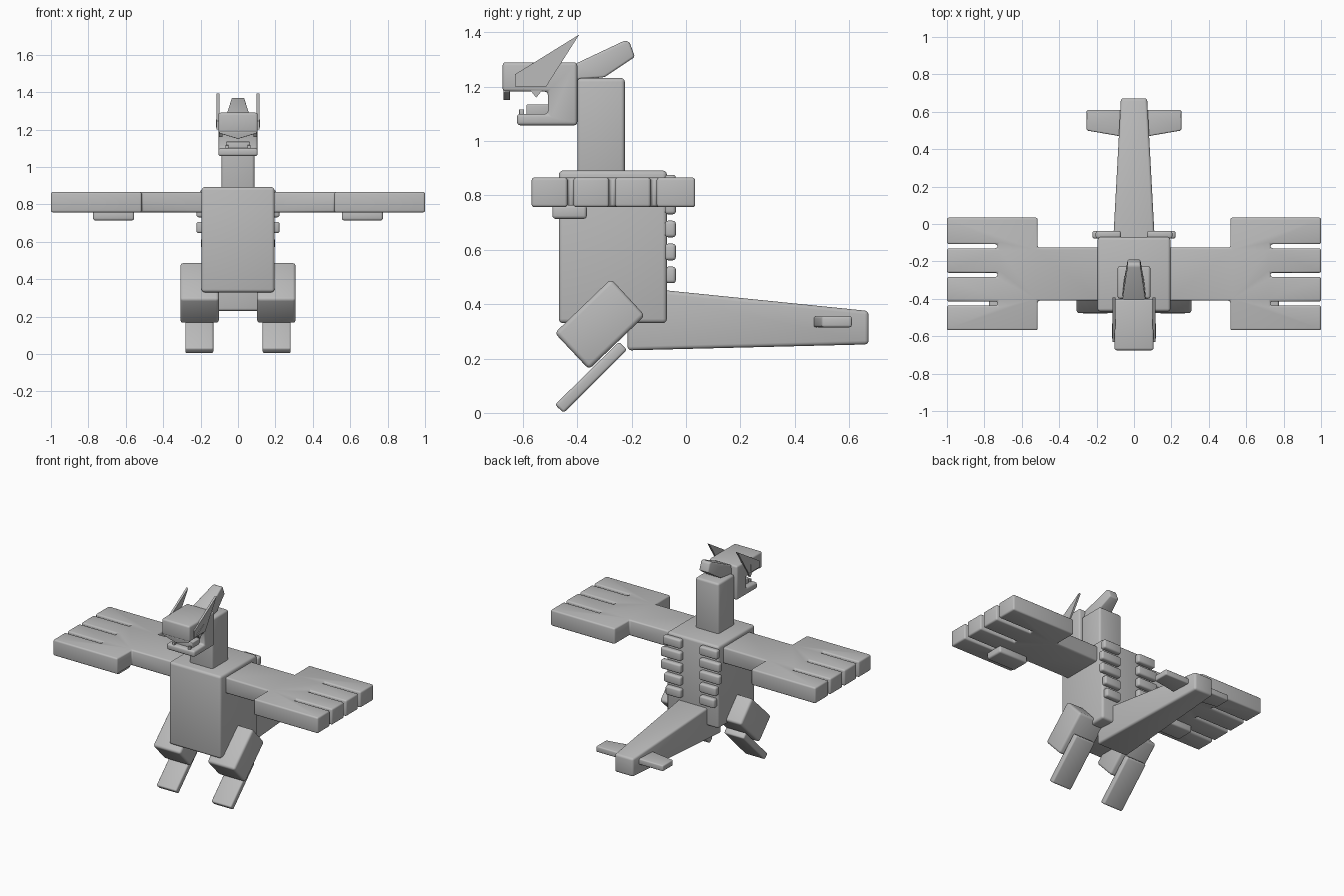
import bpy, bmesh, math

if "Cube" in bpy.data.objects:
    bpy.data.objects.remove(bpy.data.objects["Cube"])

grey = bpy.data.materials.new("plain grey")
grey.diffuse_color = (0.5, 0.5, 0.5, 1)
grey.use_nodes = True
grey.node_tree.nodes["Principled BSDF"].inputs["Base Color"].default_value = grey.diffuse_color


def solid(name, axis, profile, a, b, bevel=0.012):
    """Loft a profile between a and b along an axis; a and b may vary per point.
    Profile is (y, z) for axis x, (x, z) for axis y, (x, y) for axis z."""
    n = len(profile)
    place = {'x': lambda p, d: (d, p[0], p[1]),
             'y': lambda p, d: (p[0], d, p[1]),
             'z': lambda p, d: (p[0], p[1], d)}[axis]
    a = a if isinstance(a, list) else [a] * n
    b = b if isinstance(b, list) else [b] * n
    bm = bmesh.new()
    va = [bm.verts.new(place(p, d)) for p, d in zip(profile, a)]
    vb = [bm.verts.new(place(p, d)) for p, d in zip(profile, b)]
    bm.faces.new(va)
    bm.faces.new(vb[::-1])
    for i in range(n):
        j = (i + 1) % n
        bm.faces.new((va[i], vb[i], vb[j], va[j]))
    bmesh.ops.recalc_face_normals(bm, faces=bm.faces)
    me = bpy.data.meshes.new(name)
    bm.to_mesh(me)
    bm.free()
    me.materials.append(grey)
    ob = bpy.data.objects.new(name, me)
    bpy.context.collection.objects.link(ob)
    bpy.ops.object.select_all(action='DESELECT')
    ob.select_set(True)
    bpy.context.view_layer.objects.active = ob
    if bevel:
        m = ob.modifiers.new("Bevel", 'BEVEL')
        m.width, m.segments = bevel, 3
        m.limit_method, m.angle_limit = 'ANGLE', math.radians(25)
        bpy.ops.object.modifier_apply(modifier=m.name)
        bpy.ops.object.shade_smooth_by_angle(angle=math.radians(40))
    return ob


def box(name, x, y, z, bevel=0.012):
    return solid(name, 'x', [(y[0], z[0]), (y[1], z[0]), (y[1], z[1]), (y[0], z[1])],
                 x[0], x[1], bevel)


# torso and neck
box("body", (-0.195, 0.195), (-0.468, -0.07), (0.33, 0.892), 0.016)
box("neck", (-0.088, 0.088), (-0.40, -0.225), (0.86, 1.232), 0.014)

# head with open mouth, hooked beak and tongue
solid("head", 'x', [(-0.675, 1.29), (-0.40, 1.29), (-0.40, 1.058), (-0.622, 1.058),
                    (-0.622, 1.10), (-0.508, 1.10), (-0.508, 1.182), (-0.675, 1.182)],
      -0.105, 0.105, 0.012)
solid("beak_hook", 'y', [(-0.1, 1.19), (-0.1, 1.18), (0, 1.15), (0.1, 1.18), (0.1, 1.19)],
      -0.672, -0.648, 0.003)
box("tongue", (-0.065, 0.065), (-0.587, -0.50), (1.09, 1.135), 0.005)

# swept crest behind the head
w = [0.062, 0.035, 0.032, 0.034, 0.055, 0.065]
solid("crest", 'x', [(-0.41, 1.283), (-0.225, 1.37), (-0.208, 1.365), (-0.188, 1.31),
                     (-0.30, 1.235), (-0.41, 1.225)], [-v for v in w], w, 0.008)

# tapered tail
w = [0.118, 0.118, 0.07, 0.07]
solid("tail", 'x', [(-0.215, 0.23), (-0.215, 0.465), (0.672, 0.375), (0.672, 0.252)],
      [-v for v in w], w, 0.014)

# wing outline: arm plus a hand with four fingers
outline = [(0.18, -0.41), (0.515, -0.41), (0.515, -0.568)]
for gap in (-0.425, -0.272, -0.119):
    outline += [(1.0, gap - 0.152 if gap == -0.425 else gap - 0.142)] if gap == -0.425 else []
    outline += [(1.0, gap - 0.011), (0.73, gap - 0.011), (0.73, gap + 0.011), (1.0, gap + 0.011)]
outline[3] = (1.0, -0.568)
outline += [(1.0, 0.034), (0.515, 0.034), (0.515, -0.126), (0.18, -0.126)]

for s, side in ((-1, "right"), (1, "left")):
    def span(lo, hi):
        return tuple(sorted((s * lo, s * hi)))

    # wings
    solid(side + "_wing", 'z', [(s * x, y) for x, y in outline], 0.757, 0.866, 0.0105)
    box(side + "_wing_thumb", span(0.555, 0.775), (-0.492, -0.365), (0.714, 0.765))

    # legs
    solid(side + "_thigh", 'x', [(-0.276, 0.493), (-0.151, 0.358), (-0.357, 0.160),
                                 (-0.483, 0.294)], s * 0.102, s * 0.308, 0.016)
    solid(side + "_shin", 'x', [(-0.246, 0.262), (-0.217, 0.232), (-0.45, 0.0),
                                (-0.482, 0.03)], s * 0.132, s * 0.282, 0.01)

    # back plates, widest at the shoulder blades
    for i, outer in enumerate((0.185, 0.197, 0.222, 0.222, 0.205)):
        z = 0.477 + 0.0845 * i
        box(side + "_back_plate", span(0.07, outer), (-0.078, -0.037), (z, z + 0.061), 0.012)

    # tail fin
    solid(side + "_tail_fin", 'z', [(s * 0.05, 0.465), (s * 0.253, 0.50),
                                    (s * 0.253, 0.61), (s * 0.05, 0.61)], 0.315, 0.355, 0.008)

    # ear blade, eye and teeth
    solid(side + "_ear", 'x', [(-0.63, 1.20), (-0.63, 1.245), (-0.393, 1.392), (-0.515, 1.20)],
          s * 0.10, s * 0.114, 0)
    solid(side + "_eye", 'x', [(-0.612, 1.212), (-0.533, 1.255), (-0.533, 1.212)],
          s * 0.113, s * 0.118, 0)
    solid(side + "_upper_tooth", 'x', [(-0.572, 1.186), (-0.53, 1.186), (-0.551, 1.16)],
          s * 0.083, s * 0.101, 0)
    box(side + "_lower_tooth", span(0.05, 0.068), (-0.614, -0.596), (1.09, 1.117), 0.003)
